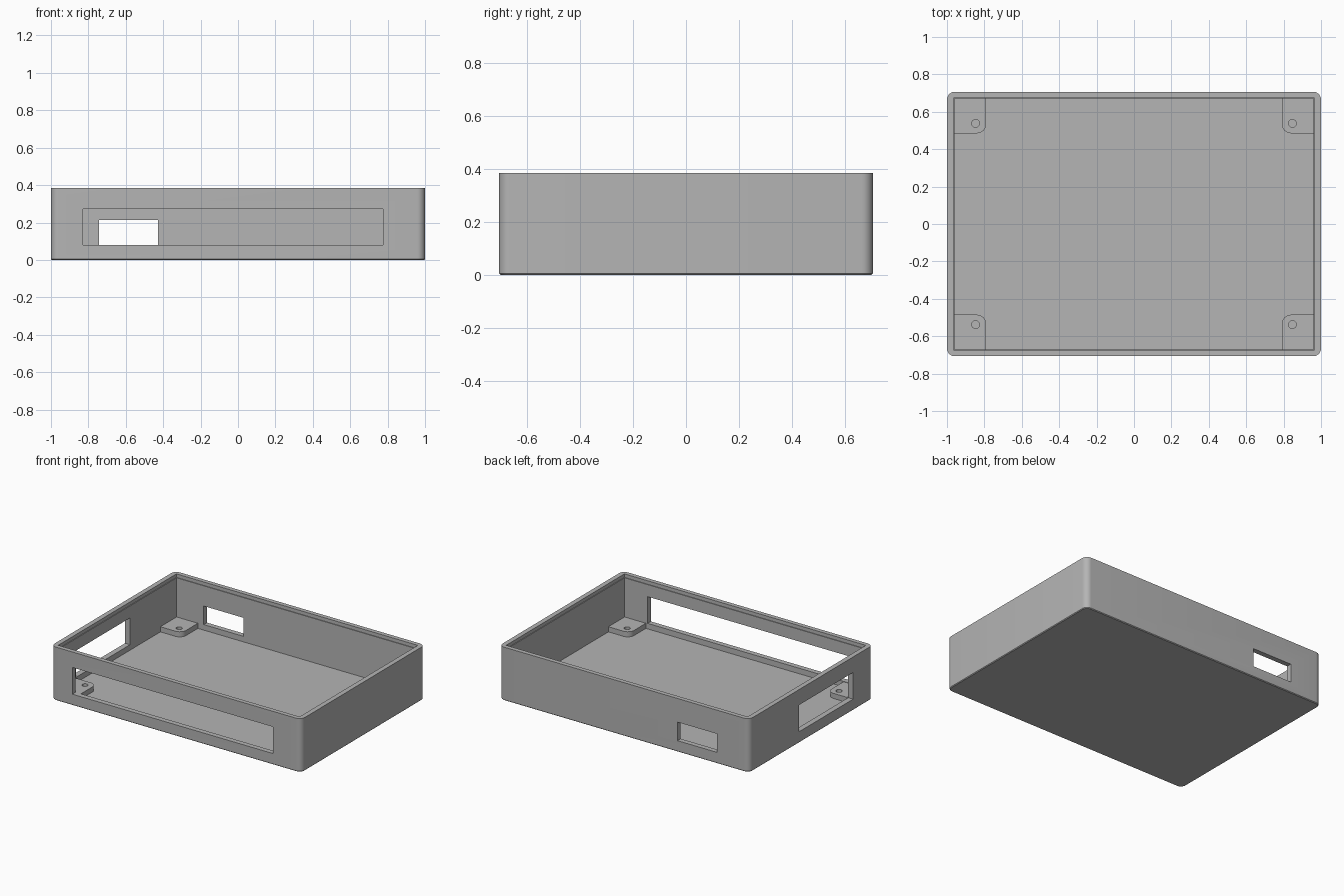
import bpy
import bmesh
from mathutils import Matrix, Vector

if "Cube" in bpy.data.objects:
    bpy.data.objects.remove(bpy.data.objects["Cube"])

grey = bpy.data.materials.new("plain grey")
grey.use_nodes = True
grey.diffuse_color = (0.46, 0.46, 0.46, 1)
grey.node_tree.nodes["Principled BSDF"].inputs["Base Color"].default_value = grey.diffuse_color


def add_object(name, bm):
    mesh = bpy.data.meshes.new(name)
    bmesh.ops.recalc_face_normals(bm, faces=bm.faces)
    bm.to_mesh(mesh)
    bm.free()
    mesh.materials.append(grey)
    obj = bpy.data.objects.new(name, mesh)
    bpy.context.collection.objects.link(obj)
    return obj


def box(name, low, high, radius=0.0, round_test=lambda co: True, chamfer=0.0):
    """Box between two corners, with rounded upright edges and a chamfered base."""
    low, high = Vector(low), Vector(high)
    size, mid = high - low, (low + high) / 2
    bm = bmesh.new()
    bmesh.ops.create_cube(bm, size=1, matrix=Matrix.Translation(mid) @ Matrix.Diagonal((*size, 1)))
    if radius:
        upright = [e for e in bm.edges
                   if abs(e.verts[0].co.z - e.verts[1].co.z) > 0.001 and round_test(e.verts[0].co)]
        bmesh.ops.bevel(bm, geom=upright, offset=radius, segments=8, profile=0.5, affect='EDGES')
    if chamfer:
        base = [e for e in bm.edges if all(abs(v.co.z - low.z) < 0.001 for v in e.verts)]
        bmesh.ops.bevel(bm, geom=base, offset=chamfer, segments=1, affect='EDGES')
    return add_object(name, bm)


def cut(target, cutter):
    cutter.hide_render = True
    bpy.context.view_layer.objects.active = target
    mod = target.modifiers.new("cut", 'BOOLEAN')
    mod.operation, mod.solver, mod.object = 'DIFFERENCE', 'EXACT', cutter
    bpy.ops.object.modifier_apply(modifier=mod.name)
    bpy.data.objects.remove(cutter)


def smooth(obj):
    bpy.ops.object.select_all(action='DESELECT')
    obj.select_set(True)
    bpy.context.view_layer.objects.active = obj
    bpy.ops.object.shade_smooth_by_angle()


HALF_X, HALF_Y, HEIGHT = 1.0, 0.707, 0.385
IN_X, IN_Y, FLOOR = 0.96, 0.67, 0.04
LIP = 0.005

# Open tray with a shallow recess inside the rim
tray = box("tray", (-HALF_X, -HALF_Y, 0), (HALF_X, HALF_Y, HEIGHT), radius=0.042, chamfer=0.005)
cut(tray, box("cavity", (-IN_X, -IN_Y, FLOOR), (IN_X, IN_Y, 1)))
cut(tray, box("rim_recess", (-IN_X - LIP, -IN_Y - LIP, 0.36), (IN_X + LIP, IN_Y + LIP, 1)))

# Openings: long front slot, small back port, side port
SILL = 0.08
cut(tray, box("front_slot", (-0.83, -0.8, SILL), (0.775, -0.6, 0.273)))
cut(tray, box("back_port", (-0.743, 0.6, SILL), (-0.427, 0.8, 0.214)))
cut(tray, box("side_port", (-1.1, -0.48, SILL), (-0.9, 0.138, 0.273)))
smooth(tray)

# Corner mounting pads, each with a screw hole
for side, sx in (("right", -1), ("left", 1)):
    for end, sy in (("front", -1), ("back", 1)):
        xs = sorted((sx * 0.79, sx * (IN_X + 0.01)))
        ys = sorted((sy * 0.485, sy * (IN_Y + 0.01)))
        pad = box(f"{end}_{side}_pad", (xs[0], ys[0], FLOOR - 0.01), (xs[1], ys[1], 0.077),
                  radius=0.05, round_test=lambda co: abs(co.x) < 0.8 and abs(co.y) < 0.5)
        bm = bmesh.new()
        bmesh.ops.create_cone(bm, cap_ends=True, segments=24, radius1=0.021, radius2=0.021, depth=0.2,
                              matrix=Matrix.Translation((sx * 0.847, sy * 0.538, 0.06)))
        cut(pad, add_object("screw_hole", bm))
        smooth(pad)
